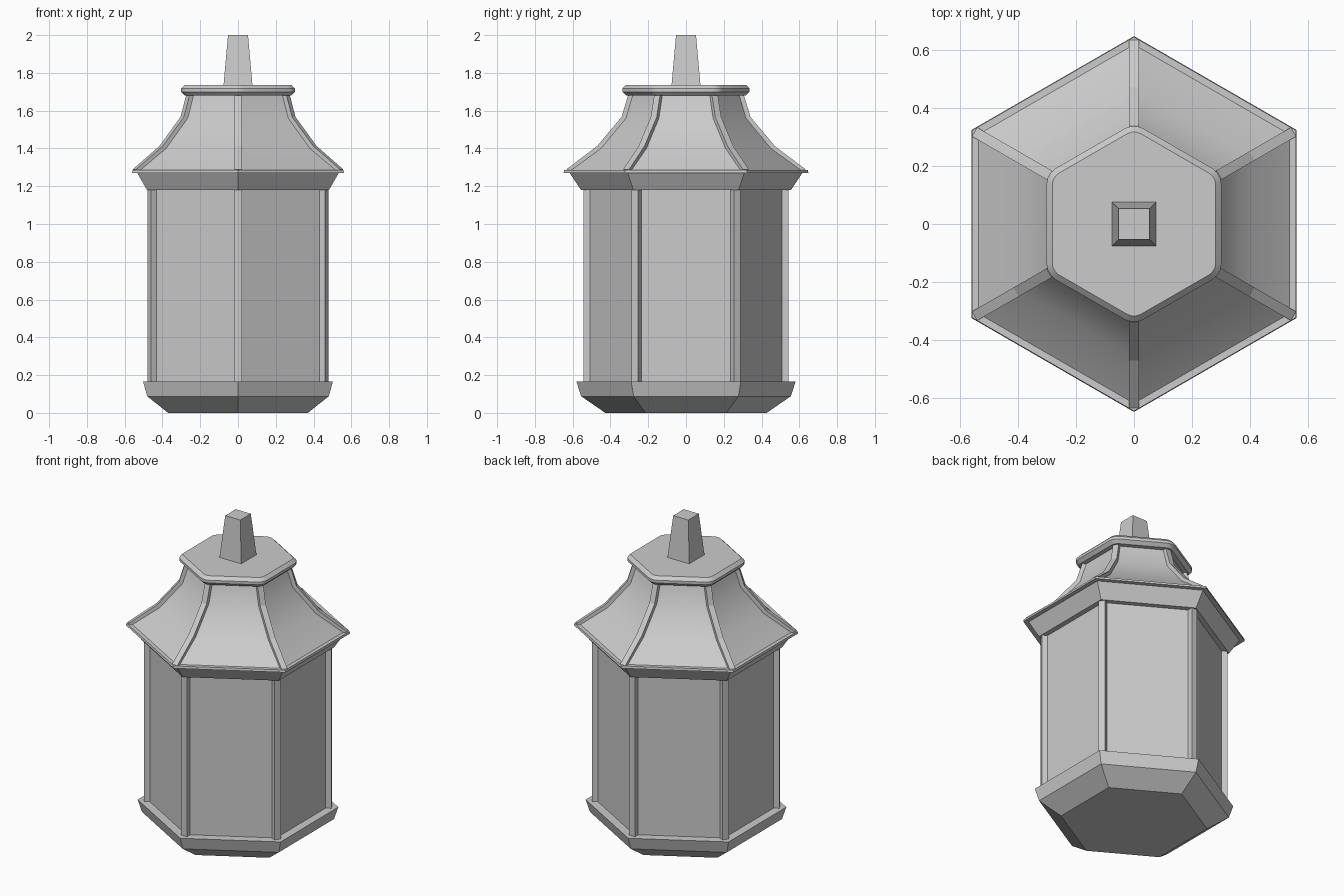
import bpy, bmesh
from math import cos, sin, pi, radians

if "Cube" in bpy.data.objects:
    bpy.data.objects.remove(bpy.data.objects["Cube"])


def finish(name, bm, smooth=None):
    bmesh.ops.recalc_face_normals(bm, faces=bm.faces)
    me = bpy.data.meshes.new(name)
    bm.to_mesh(me)
    bm.free()
    ob = bpy.data.objects.new(name, me)
    bpy.context.collection.objects.link(ob)
    if smooth:
        bpy.ops.object.select_all(action='DESELECT')
        ob.select_set(True)
        bpy.context.view_layer.objects.active = ob
        bpy.ops.object.shade_smooth_by_angle(angle=radians(smooth))
    return ob


def stack(bm, profile, n=6, start=pi / 2):
    """Closed n-sided solid from (corner radius, z) pairs, bottom to top."""
    rings = [[bm.verts.new((r * cos(start + 2 * pi * i / n),
                            r * sin(start + 2 * pi * i / n), z)) for i in range(n)]
             for r, z in profile]
    for a, b in zip(rings, rings[1:]):
        for i in range(n):
            j = (i + 1) % n
            bm.faces.new((a[i], a[j], b[j], b[i]))
    bm.faces.new(rings[0][::-1])
    bm.faces.new(rings[-1])


def solid(name, profile, n=6, start=pi / 2, smooth=None):
    bm = bmesh.new()
    stack(bm, profile, n, start)
    return finish(name, bm, smooth)


def corner_bars(name, path, half):
    """One bar per hexagon corner; path holds (inner r, inner z, outer r, outer z)."""
    for k in range(6):
        a = pi / 2 + k * pi / 3
        bm = bmesh.new()
        rings = []
        for ri, zi, ro, zo in path:
            rings.append([bm.verts.new((r * cos(a) - t * sin(a), r * sin(a) + t * cos(a), z))
                          for r, t, z in ((ri, -half, zi), (ro, -half, zo),
                                          (ro, half, zo), (ri, half, zi))])
        for p, q in zip(rings, rings[1:]):
            for i in range(4):
                j = (i + 1) % 4
                bm.faces.new((p[i], p[j], q[j], q[i]))
        bm.faces.new(rings[0][::-1])
        bm.faces.new(rings[-1])
        finish(f"{name}_{k + 1}", bm)


# Base and glazed body
solid("base", [(0.427, 0), (0.555, 0.088), (0.58, 0.165)])
solid("body_panels", [(0.52, 0.16), (0.52, 1.19)])
corner_bars("corner_post", [(0.47, 0.16, 0.542, 0.16), (0.47, 1.19, 0.542, 1.19)], 0.02)

# Eave trim and thin eave plate
solid("eave_trim", [(0.556, 1.18), (0.618, 1.273)])
solid("eave_plate", [(0.648, 1.271), (0.645, 1.285)])

# Flared roof with ribs on the corners
roof = [(0.62, 1.284), (0.46, 1.40), (0.328, 1.56), (0.29, 1.69)]
solid("roof", roof, smooth=30)
offsets = [(0.015, 0.004), (0.01, 0.013), (0.013, 0.007), (0.014, 0.0)]
corner_bars("roof_rib", [(r - 0.04, z - 0.005, r + dr, z + dz)
                         for (r, z), (dr, dz) in zip(roof, offsets)], 0.018)

# Cap with rounded corners and chamfered rims
bm = bmesh.new()
stack(bm, [(0.348, 1.68), (0.348, 1.737)])
upright = [e for e in bm.edges if abs(e.verts[0].co.z - e.verts[1].co.z) > 0.01]
bmesh.ops.bevel(bm, geom=upright, offset=0.035, segments=3, profile=0.5, affect='EDGES')
rims = [e for e in bm.edges if abs(e.verts[0].co.z - e.verts[1].co.z) < 0.001]
bmesh.ops.bevel(bm, geom=rims, offset=0.02, segments=1, affect='EDGES')
finish("roof_cap", bm, smooth=30)

# Square tapered finial
q = 2 ** 0.5
solid("finial", [(0.077 * q, 1.73), (0.053 * q, 2.0)], n=4, start=pi / 4)
